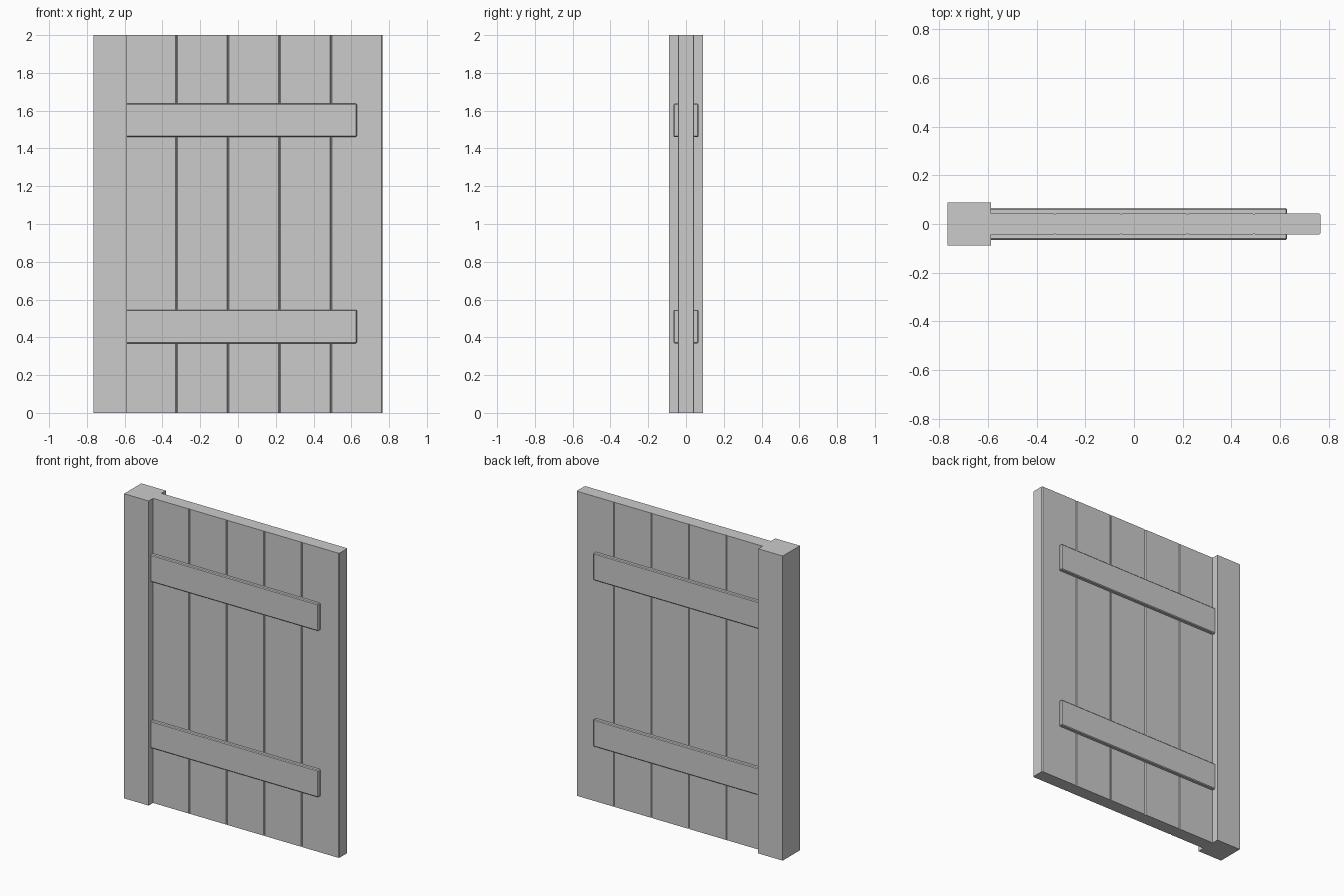
import bpy
import bmesh
from mathutils import Vector

if "Cube" in bpy.data.objects:
    bpy.data.objects.remove(bpy.data.objects["Cube"], do_unlink=True)

# One plain grey for the whole gate
GREY = (0.6, 0.6, 0.6, 1.0)
grey = bpy.data.materials.new("plain_grey")
grey.use_nodes = True
grey.diffuse_color = GREY
grey.node_tree.nodes["Principled BSDF"].inputs["Base Color"].default_value = GREY


def board(name, low, high, chamfer=0.0, upright_only=False):
    """Box between two corners, with its long or all edges chamfered."""
    low, high = Vector(low), Vector(high)
    bm = bmesh.new()
    bmesh.ops.create_cube(bm, size=1.0)
    for v in bm.verts:
        v.co = (low + high) / 2 + v.co * (high - low)
    if chamfer:
        edges = [e for e in bm.edges if not upright_only
                 or abs(e.verts[0].co.z - e.verts[1].co.z) > chamfer]
        bmesh.ops.bevel(bm, geom=edges, offset=chamfer, segments=1, affect='EDGES')
    mesh = bpy.data.meshes.new(name)
    bm.to_mesh(mesh)
    bm.free()
    mesh.materials.append(grey)
    obj = bpy.data.objects.new(name, mesh)
    bpy.context.collection.objects.link(obj)
    return obj


HEIGHT = 2.0
SIDE = 0.765
POST = 0.178
PLANK_WIDTH = 0.2725
PLANK_HALF = 0.0435
BATTEN_HALF = 0.0655
INNER = POST - SIDE

# Square hinge post
board("post", (-SIDE, -POST / 2, 0), (INNER, POST / 2, HEIGHT))

# Upright planks, whose chamfers form the grooves
for i in range(5):
    right = SIDE - i * PLANK_WIDTH
    board(f"plank_{i + 1}", (right - PLANK_WIDTH, -PLANK_HALF, 0),
          (right, PLANK_HALF, HEIGHT), 0.005, True)

# Cross battens on both faces
for level, z in (("lower", 0.368), ("upper", 1.46)):
    for face, side in (("front", -1), ("back", 1)):
        ys = sorted((side * (PLANK_HALF - 0.01), side * BATTEN_HALF))
        board(f"{level}_{face}_batten", (INNER - 0.01, ys[0], z),
              (0.629, ys[1], z + POST), 0.005)
